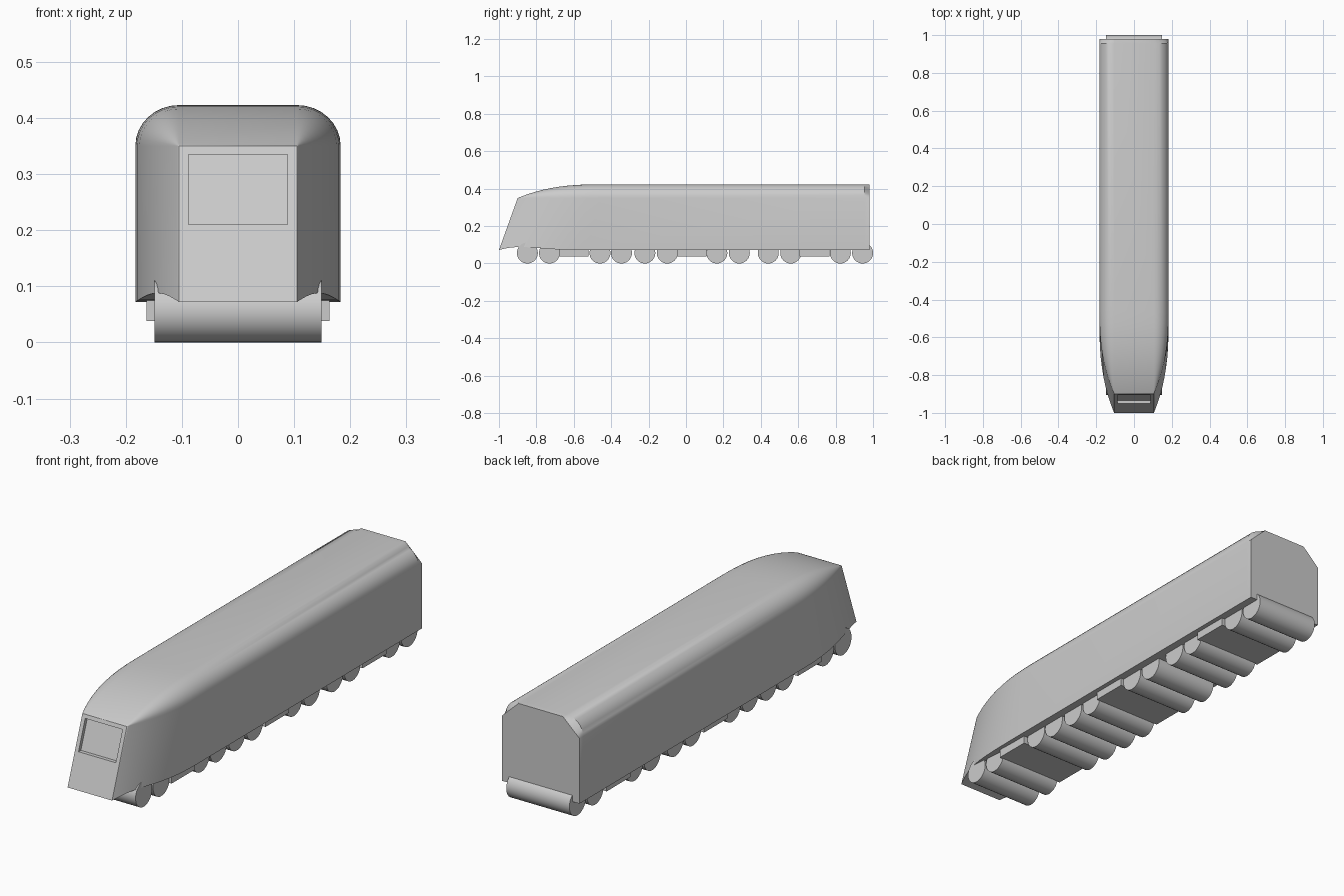
import bpy, bmesh, math

if "Cube" in bpy.data.objects:
    bpy.data.objects.remove(bpy.data.objects["Cube"])

Z0, ZS, ZT = 0.072, 0.35, 0.423      # floor, shoulder, roof heights
XF, XW = 0.105, 0.183                # flat half width, full half width
NOSE, ARC = 12, 8


def finish(name, bm, angle=30):
    bmesh.ops.remove_doubles(bm, verts=bm.verts, dist=1e-5)
    bmesh.ops.recalc_face_normals(bm, faces=bm.faces)
    me = bpy.data.meshes.new(name)
    bm.to_mesh(me)
    bm.free()
    ob = bpy.data.objects.new(name, me)
    bpy.context.collection.objects.link(ob)
    bpy.ops.object.select_all(action='DESELECT')
    ob.select_set(True)
    bpy.context.view_layer.objects.active = ob
    bpy.ops.object.shade_smooth_by_angle(angle=math.radians(angle))
    return ob


def front_y(z):
    return -1 + 0.1 * (z - Z0) / (ZS - Z0)


def section(s, y_low, y_high, lift=0.0, chamfer=False):
    """Closed outline: flat roof and sides joined by shoulders of size s."""
    half = [(XF + (XW - XF) * s, y_low, Z0 + lift)]
    for k in range(ARC + 1):
        a = math.pi / 2 * k / ARC
        c, d = math.cos(a), math.sin(a)
        if chamfer:
            c, d = 1 - k / ARC, k / ARC
        half.append((XF + (XW - XF) * s * c, y_high, ZS + (ZT - ZS) * s * d))
    return half + [(-x, y, z) for x, y, z in reversed(half)]


# Body shell: lofted nose, straight hull, chamfered tail
sections = []
for i in range(NOSE + 1):
    u = (i / NOSE) ** 1.7
    s = 1 - (1 - u) ** 2.5
    sections.append(section(s, -1 + 0.47 * u, -0.9 + 0.44 * u,
                            0.016 * math.sin(math.pi * s)))
sections.append(section(1, 0.955, 0.955))
sections.append(section(1, 0.98, 0.98, chamfer=True))

bm = bmesh.new()
rings = [[bm.verts.new(p) for p in sec] for sec in sections]
for a, b in zip(rings, rings[1:]):
    for j in range(len(a)):
        k = (j + 1) % len(a)
        bm.faces.new((a[j], a[k], b[k], b[j]))
bm.faces.new(rings[-1])


# Sloping front panel with recessed windscreen
def panel_ring(x, z_low, z_high, depth=0.0):
    return [bm.verts.new((px, front_y(pz) + depth, pz)) for px, pz in
            ((-x, z_low), (x, z_low), (x, z_high), (-x, z_high))]


panel = [panel_ring(XF, Z0, ZS), panel_ring(0.088, 0.21, 0.335),
         panel_ring(0.088, 0.21, 0.335, 0.016)]
for a, b in zip(panel, panel[1:]):
    for j in range(4):
        k = (j + 1) % 4
        bm.faces.new((a[j], a[k], b[k], b[j]))
bm.faces.new(panel[-1])
finish("body_shell", bm)

# Wheel rollers
for n, y in enumerate((-0.848, -0.73, -0.46, -0.345, -0.22, -0.10,
                       0.165, 0.285, 0.44, 0.56, 0.825, 0.944)):
    bpy.ops.mesh.primitive_cylinder_add(vertices=32, radius=0.056, depth=0.298,
                                        location=(0, y, 0.056),
                                        rotation=(0, math.pi / 2, 0))
    bpy.context.object.name = f"wheel_roller_{n + 1}"
    bpy.ops.object.shade_smooth_by_angle(angle=math.radians(30))

# Underfloor equipment boxes
for n, (y0, y1) in enumerate(((-0.68, -0.522), (-0.047, 0.11), (0.608, 0.768))):
    bpy.ops.mesh.primitive_cube_add(size=1, location=(0, (y0 + y1) / 2, 0.057))
    bpy.context.object.scale = (0.326, y1 - y0, 0.038)
    bpy.context.object.name = f"underfloor_box_{n + 1}"
